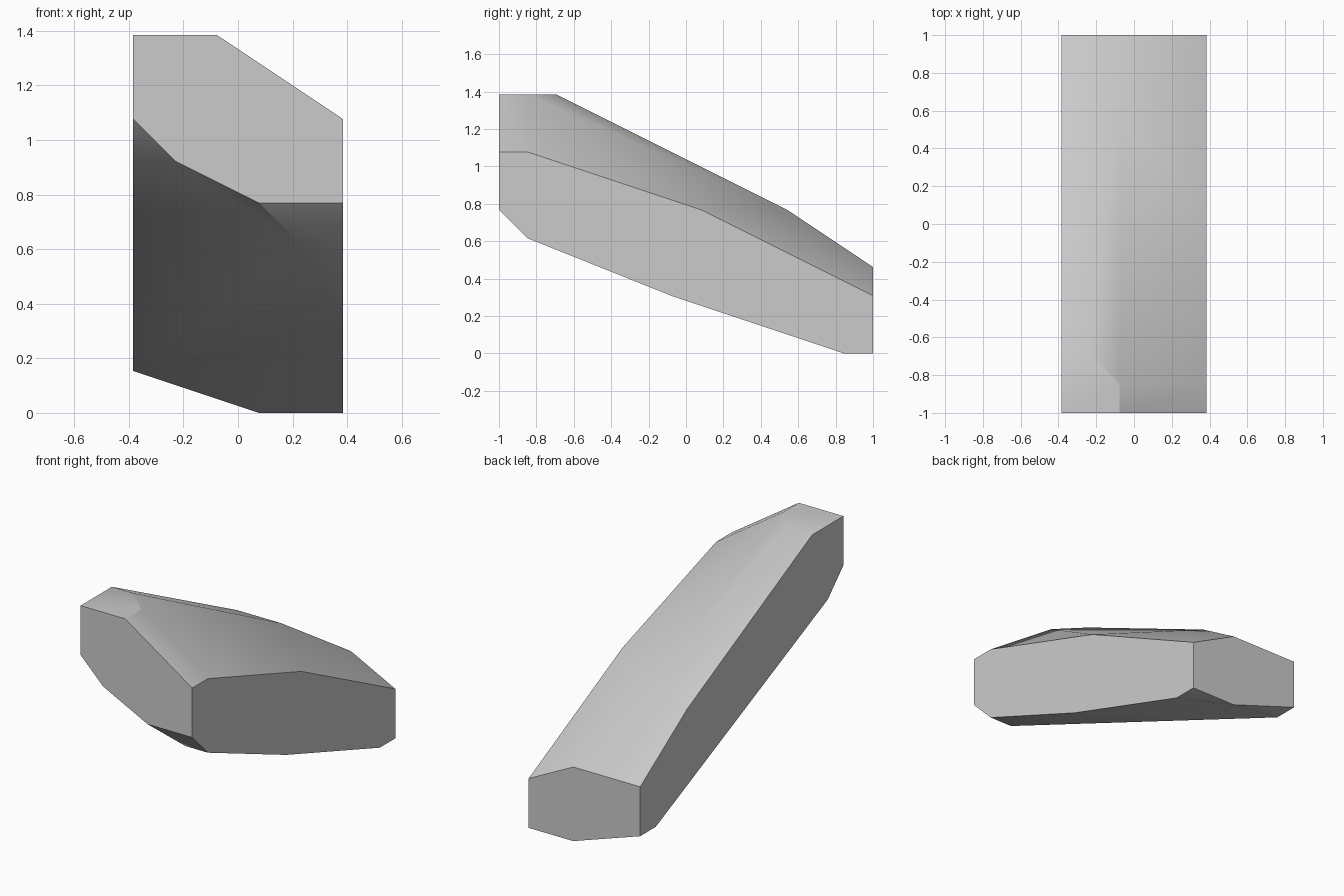
import bpy, bmesh, math
from mathutils import Vector

default_cube = bpy.data.objects.get("Cube")
if default_cube:
    bpy.data.objects.remove(default_cube)

UNIT = 2 / 13                      # the block lies on a 5 x 13 x 9 lattice
WIDTH, LENGTH = 5, 13

# Outlines of the two ends as (x, z)
front_end = [(0, 9), (2, 9), (5, 7), (5, 5), (3, 5), (1, 6), (0, 7)]
back_end = [(0, 3), (3, 3), (5, 2), (5, 0), (3, 0), (0, 1)]
# Outlines of the two long sides as (y, z), between the ends
low_side = [(1, 7), (7, 5), (12, 0), (6, 2), (1, 4)]
high_side = [(2, 9), (10, 5), (12, 1), (1, 6)]
# Ridge corners of the top and underside
ridges = [(2, 1, 9), (1, 2, 9), (2, 10, 5), (4, 1, 4)]

points = [(x, 0, z) for x, z in front_end]
points += [(x, LENGTH, z) for x, z in back_end]
points += [(WIDTH, y, z) for y, z in low_side]
points += [(0, y, z) for y, z in high_side]
points += ridges

# Wrap the outlines in one convex skin
bm = bmesh.new()
centre = Vector((WIDTH / 2, LENGTH / 2, 0))
for p in points:
    bm.verts.new((Vector(p) - centre) * UNIT)
hull = bmesh.ops.convex_hull(bm, input=bm.verts)
loose = {v for v in hull["geom_interior"] + hull["geom_unused"]
         if isinstance(v, bmesh.types.BMVert)}
bmesh.ops.delete(bm, geom=list(loose), context="VERTS")
bmesh.ops.dissolve_limit(bm, angle_limit=math.radians(0.5),
                         verts=bm.verts, edges=bm.edges)
bmesh.ops.recalc_face_normals(bm, faces=bm.faces)

mesh = bpy.data.meshes.new("sloped_block")
bm.to_mesh(mesh)
bm.free()
block = bpy.data.objects.new("sloped_block", mesh)
bpy.context.collection.objects.link(block)

# Plain grey material
grey = bpy.data.materials.new("light_grey")
grey.use_nodes = True
colour = (0.6, 0.6, 0.6, 1)
grey.diffuse_color = colour
grey.node_tree.nodes["Principled BSDF"].inputs["Base Color"].default_value = colour
mesh.materials.append(grey)

# Soft slopes, crisp ends and sides
bpy.ops.object.select_all(action="DESELECT")
block.select_set(True)
bpy.context.view_layer.objects.active = block
bpy.ops.object.shade_smooth_by_angle(angle=math.radians(30))
